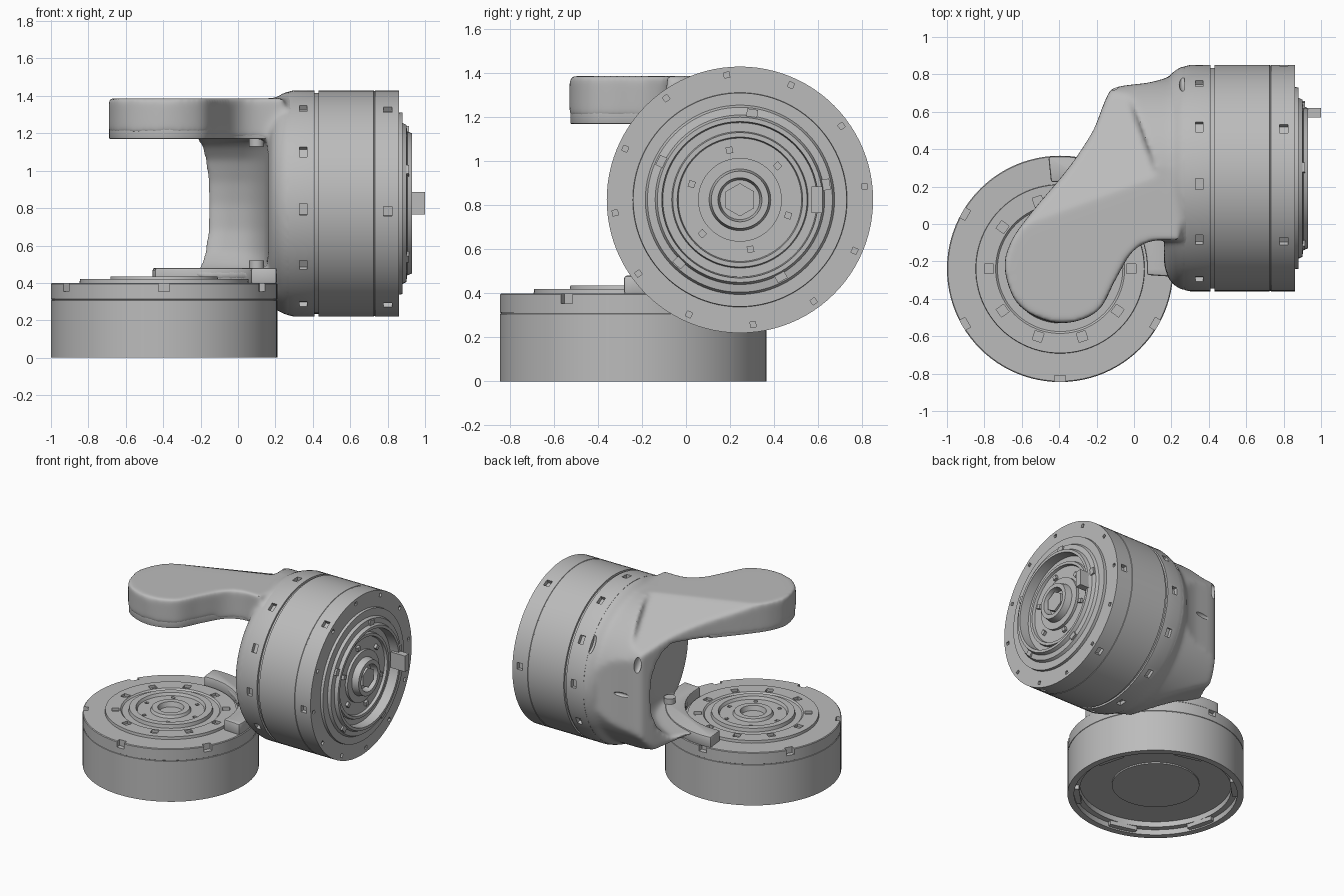
import bpy, bmesh
from math import sin, cos, pi, radians
from mathutils import Matrix, Vector

old = bpy.data.objects.get("Cube")
if old:
    bpy.data.objects.remove(old)

GREY = (0.5, 0.5, 0.5, 1)
mat = bpy.data.materials.new("machined grey")
mat.use_nodes = True
mat.diffuse_color = GREY
mat.node_tree.nodes["Principled BSDF"].inputs["Base Color"].default_value = GREY

BASE = Vector((-0.395, -0.24, 0))
HEAD = Vector((0, 0.245, 0.825))
UP = Matrix.Translation(BASE)
SIDE = Matrix.Translation(HEAD) @ Matrix.Rotation(pi / 2, 4, 'Y')


def finish(name, bm, matrix=Matrix()):
    bmesh.ops.recalc_face_normals(bm, faces=bm.faces)
    me = bpy.data.meshes.new(name)
    bm.to_mesh(me)
    bm.free()
    me.transform(matrix)
    me.materials.append(mat)
    ob = bpy.data.objects.new(name, me)
    bpy.context.collection.objects.link(ob)
    return ob


def lathe(name, pts, matrix, steps=96):
    """Spin (radius, height) points about the local z axis."""
    bm = bmesh.new()
    vs = [bm.verts.new((r, 0, h)) for r, h in pts]
    es = [bm.edges.new(p) for p in zip(vs, vs[1:])]
    bmesh.ops.spin(bm, geom=vs + es, axis=(0, 0, 1), cent=(0, 0, 0),
                   angle=2 * pi, steps=steps, use_merge=True)
    bmesh.ops.remove_doubles(bm, verts=bm.verts, dist=1e-5)
    return finish(name, bm, matrix)


def prism(name, pts, layers):
    """Outline stacked through (height, y shift) layers."""
    bm = bmesh.new()
    rows = [[bm.verts.new((x, y + dy, z)) for x, y in pts] for z, dy in layers]
    bm.faces.new(rows[0])
    bm.faces.new(rows[-1])
    for low, high in zip(rows, rows[1:]):
        for i in range(len(pts)):
            bm.faces.new((low[i - 1], low[i], high[i], high[i - 1]))
    return finish(name, bm)


def blocks(name, matrices):
    """Several unit cubes in one mesh."""
    bm = bmesh.new()
    for m in matrices:
        bmesh.ops.create_cube(bm, size=1, matrix=m)
    return finish(name, bm)


def apply(ob, kind, **props):
    m = ob.modifiers.new(kind, kind)
    for k, v in props.items():
        setattr(m, k, v)
    bpy.context.view_layer.objects.active = ob
    bpy.ops.object.modifier_apply(modifier=m.name)


def boolean(ob, tool, op):
    apply(ob, 'BOOLEAN', object=tool, operation=op, solver='EXACT')
    bpy.data.objects.remove(tool)


def smooth_curve(pts, n=6):
    """Catmull-Rom resampling of an open outline."""
    p = [Vector(q) for q in [pts[0]] + pts + [pts[-1]]]
    out = []
    for a, b, c, d in zip(p, p[1:], p[2:], p[3:]):
        for i in range(n):
            t = i / n
            out.append((2 * b + (c - a) * t + (2 * a - 5 * b + 4 * c - d) * t * t
                        + (3 * b - a - 3 * c + d) * t ** 3) / 2)
    return out + [p[-1]]


def ring(matrix, count, radius, height, size, start=0):
    """Placements for pockets or bolts around an axis."""
    return [matrix @ Matrix.Rotation(radians(start) + 2 * pi * i / count, 4, 'Z')
            @ Matrix.Translation((radius, 0, height)) @ Matrix.Diagonal((*size, 1))
            for i in range(count)]


def disc(r, z0, z1):
    return [(0, z0), (r, z0), (r, z1), (0, z1)]


# Base actuator: hollow underside, stepped top and hub
base = lathe("base_housing", [
    (0, 0.07), (0.3, 0.07), (0.3, 0.08), (0.52, 0.08), (0.52, 0.04), (0.56, 0.04),
    (0.56, 0), (0.605, 0), (0.605, 0.306), (0.602, 0.308), (0.602, 0.312), (0.605, 0.314),
    (0.605, 0.395), (0.6, 0.4), (0.452, 0.4), (0.45, 0.42), (0.345, 0.42), (0.335, 0.41),
    (0.29, 0.41), (0.285, 0.435), (0.24, 0.435), (0.23, 0.415), (0.14, 0.415), (0.13, 0.435),
    (0.09, 0.435), (0.08, 0.4), (0, 0.4)], UP)
pockets = (ring(UP, 6, 0.595, 0.38, (0.05, 0.06, 0.05), 30)
           + ring(UP, 10, 0.38, 0.42, (0.05, 0.05, 0.04))
           + ring(UP, 6, 0.2, 0.415, (0.025, 0.025, 0.03)))
boolean(base, blocks("base_pockets", pockets), 'DIFFERENCE')
blocks("underside_tabs", ring(UP, 6, 0.545, 0.045, (0.05, 0.2, 0.07), 15))

# Side actuator: drum with stepped, recessed end face
head = lathe("side_housing", [
    (0, 0.43), (0.605, 0.43), (0.605, 0.725), (0.602, 0.727), (0.602, 0.731), (0.605, 0.733),
    (0.605, 0.86), (0.487, 0.86), (0.485, 0.88), (0.43, 0.88), (0.42, 0.9), (0.385, 0.905),
    (0.375, 0.93), (0.355, 0.93), (0.35, 0.86), (0.31, 0.86), (0.305, 0.88), (0.285, 0.88),
    (0.28, 0.86), (0.19, 0.86), (0.19, 0.88), (0.14, 0.88), (0.13, 0.93), (0.1, 0.93),
    (0.09, 0.88), (0, 0.88)], SIDE)
pockets = (ring(SIDE, 6, 0.6, 0.8, (0.05, 0.05, 0.045), 34)
           + ring(SIDE, 12, 0.57, 0.86, (0.025, 0.025, 0.03), 6))
boolean(head, blocks("side_pockets", pockets), 'DIFFERENCE')
lathe("hub_nut", disc(0.075, 0.87, 0.92), SIDE, 6)
blocks("face_bolts", ring(SIDE, 5, 0.39, 0.89, (0.05, 0.05, 0.05), 28)
       + ring(SIDE, 6, 0.23, 0.865, (0.03, 0.03, 0.03), 12))
blocks("connector", [Matrix.Translation((0.94, 0.595, 0.825))
                     @ Matrix.Diagonal((0.12, 0.05, 0.12, 1))])
lathe("gap_core", disc(0.59, 0.39, 0.45), SIDE)

# Bracket flange band with bolt pockets
flange = lathe("bracket_flange", [
    (0, 0.24), (0.598, 0.27), (0.605, 0.3), (0.605, 0.41), (0, 0.41)], SIDE)
boolean(flange, blocks("flange_pockets", ring(SIDE, 12, 0.6, 0.348, (0.045, 0.06, 0.04), 3)),
        'DIFFERENCE')

# Bracket body: plan outline limited by a drum and the arm slab
plan = smooth_curve([
    (0.25, 0.81), (0.1, 0.76), (-0.1, 0.73), (-0.15, 0.67), (-0.22, 0.5), (-0.35, 0.3),
    (-0.55, 0.06), (-0.66, -0.1), (-0.69, -0.25), (-0.61, -0.44), (-0.4, -0.53),
    (-0.2, -0.47), (-0.1, -0.3), (-0.01, -0.15), (0.1, -0.09), (0.25, -0.09)])
body = prism("bracket_body", plan, [(0.2, 0), (1.387, 0)])
limit = lathe("limit", disc(0.565, -1, 0.5), SIDE)
boolean(limit, blocks("arm_limit", [Matrix.Translation((-0.3, -0.375, 1.33))
                                    @ Matrix.Diagonal((1.3, 1.25, 0.26, 1))]), 'UNION')
boolean(body, limit, 'INTERSECT')

# Rolled-off back of the arm and tapered underside of the body
roll = (Matrix.Translation((-0.2, 0.137, 1.387)) @ Matrix.Rotation(radians(20), 4, 'Z')
        @ Matrix.Rotation(radians(-25), 4, 'X')
        @ Matrix.Translation((-0.2, 0.3, 0.25)) @ Matrix.Diagonal((1.1, 1, 0.5, 1)))
taper = (Matrix.Translation((0.2, 0.3, 0.24)) @ Matrix.Rotation(radians(24), 4, 'Y')
         @ Matrix.Translation((-0.4, 0, -0.25)) @ Matrix.Diagonal((0.8, 2, 0.5, 1)))
boolean(body, blocks("back_roll", [roll]), 'DIFFERENCE')
boolean(body, blocks("under_taper", [taper]), 'DIFFERENCE')

# Bowed opening in the fork, foot clearance, shoulder, then blend
line = smooth_curve([(0.16, 0), (0.14, 0.25), (0.07, 0.45), (-0.05, 0.58), (-0.18, 0.66)])
scoop = prism("scoop", [(0.16, -0.9)] + line + [(-0.4, 0.8), (-1.2, 0.8), (-1.2, -0.9)],
              [(0.47, -0.2), (0.5, -0.14), (0.56, -0.07), (0.68, -0.015), (0.82, 0),
               (0.94, -0.015), (1.06, -0.06), (1.13, -0.13), (1.17, -0.2)])
boolean(body, scoop, 'DIFFERENCE')
boolean(body, lathe("foot_clear", disc(0.46, 0.1, 0.7), UP), 'DIFFERENCE')
boolean(body, lathe("base_clear", disc(0.615, 0.1, 0.41), UP), 'DIFFERENCE')
shoulder = lathe("shoulder", [(0, 0.16), (0.46, 0.16), (0.53, 0.18), (0.57, 0.21),
                              (0.595, 0.25), (0.604, 0.3), (0, 0.3)], SIDE)
boolean(shoulder, lathe("base_clear", disc(0.615, 0.1, 0.41), UP), 'DIFFERENCE')
boolean(body, shoulder, 'UNION')
apply(body, 'REMESH', mode='VOXEL', voxel_size=0.014)
apply(body, 'SMOOTH', factor=0.5, iterations=18)

# Slots in the back of the bracket: x, angle, radius and size
bm = bmesh.new()
for x, angle, r, size in ((0.26, 32, 0.6, (0.02, 0.03, 0.07)),
                          (-0.1, 28, 0.53, (0.025, 0.04, 0.07)),
                          (0.0, 0, 0.52, (0.08, 0.03, 0.02))):
    a = radians(angle)
    bmesh.ops.create_uvsphere(bm, u_segments=16, v_segments=10, radius=1, matrix=(
        Matrix.Translation(HEAD + Vector((x, r * cos(a), r * sin(a))))
        @ Matrix.Rotation(a, 4, 'X') @ Matrix.Diagonal((*size, 1))))
boolean(body, finish("slots", bm), 'DIFFERENCE')

# Arm cover under the arm
cover = prism("arm_cover", [(x * 0.99 - 0.003, y * 0.99) for x, y in plan if y < 0.3],
              [(1.17, 0), (1.25, 0)])
apply(cover, 'BEVEL', width=0.008, segments=2, angle_limit=radians(60))

# Crescent foot on the base rim with small bosses
arc = [radians(-4 + i * 4) for i in range(26)]
foot = [(BASE.x + r * cos(a), BASE.y + r * sin(a))
        for r, side in ((0.603, arc), (0.465, arc[::-1])) for a in side]
apply(prism("bracket_foot", foot, [(0.395, 0), (0.48, 0)]), 'BEVEL', width=0.012, segments=2,
      angle_limit=radians(60))
for name, z0, z1 in (("lower_boss", 0.47, 0.52), ("upper_boss", 1.13, 1.2)):
    lathe(name, disc(0.04, z0, z1), Matrix.Translation((0.1, 0.05, 0)), 24)

# Shade smooth with crisp edges
bpy.ops.object.select_all(action='DESELECT')
for ob in bpy.context.scene.objects:
    if ob.type == 'MESH' and mat.name in ob.data.materials:
        ob.select_set(True)
        bpy.context.view_layer.objects.active = ob
bpy.ops.object.shade_smooth_by_angle(angle=radians(35))
